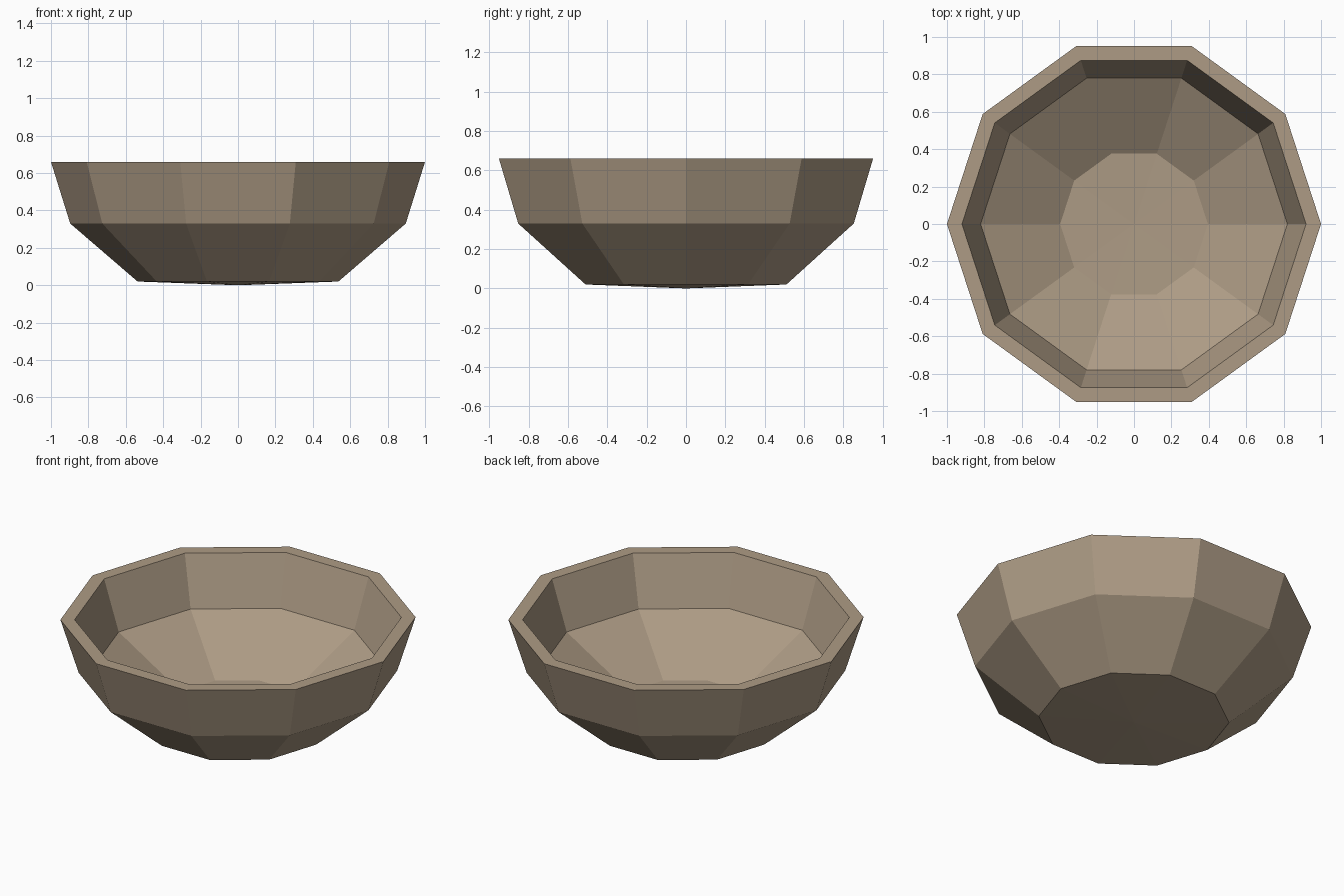
import bpy, bmesh, math

if "Cube" in bpy.data.objects:
    bpy.data.objects.remove(bpy.data.objects["Cube"])

SIDES = 10
# (radius, height): outside from base to rim, then inside from rim to floor
PROFILE = [(0.537, 0.02), (0.897, 0.33), (1.0, 0.66),
           (0.92, 0.66), (0.82, 0.357), (0.395, 0.10)]

clay = bpy.data.materials.new("warm_clay")
clay.diffuse_color = (0.42, 0.33, 0.235, 1)
clay.use_nodes = True
clay.node_tree.nodes["Principled BSDF"].inputs["Base Color"].default_value = clay.diffuse_color

# Bowl wall: rings of ten points joined by flat quads
bm = bmesh.new()
rings = [[bm.verts.new((r * math.cos(math.tau * i / SIDES),
                        r * math.sin(math.tau * i / SIDES), z))
          for i in range(SIDES)] for r, z in PROFILE]
for a, b in zip(rings, rings[1:]):
    for i in range(SIDES):
        j = (i + 1) % SIDES
        bm.faces.new((a[i], a[j], b[j], b[i]))

# Underside and inner floor: very shallow cones
for ring, z in ((rings[0], 0.0), (rings[-1], 0.09)):
    tip = bm.verts.new((0, 0, z))
    for i in range(SIDES):
        bm.faces.new((ring[i], ring[(i + 1) % SIDES], tip))

bmesh.ops.recalc_face_normals(bm, faces=bm.faces)
mesh = bpy.data.meshes.new("bowl")
bm.to_mesh(mesh)
bm.free()
mesh.materials.append(clay)
bowl = bpy.data.objects.new("bowl", mesh)
bpy.context.collection.objects.link(bowl)
